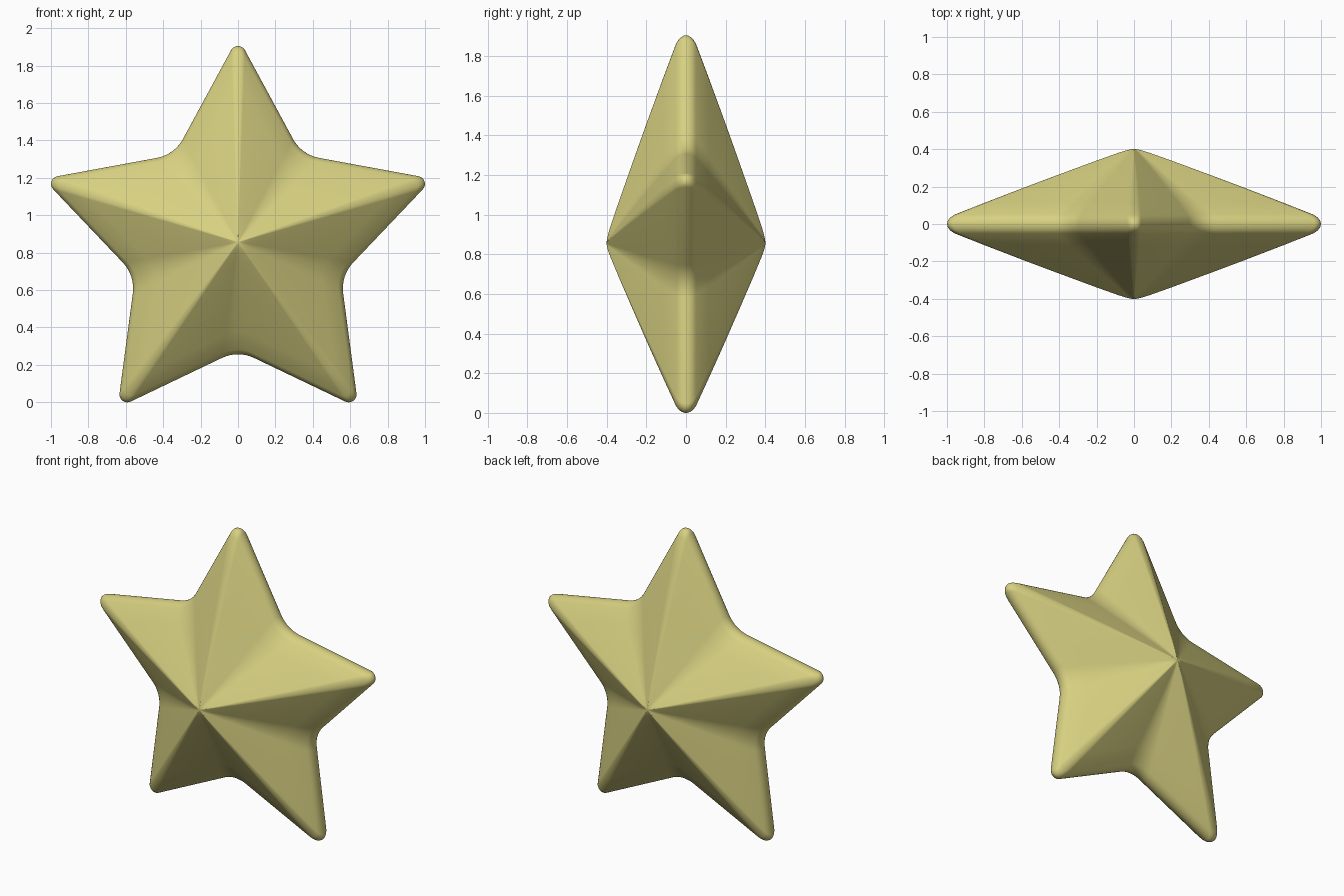
import bpy, bmesh, math
from mathutils import Vector

if "Cube" in bpy.data.objects:
    bpy.data.objects.remove(bpy.data.objects["Cube"])

CENTRE_Z = 0.856
TIP_R, NOTCH_R = 1.095, 0.578       # sharp star corners before rounding
TIP_ROUND, NOTCH_ROUND = 0.042, 0.2  # corner radii


def rounded_outline(steps=8):
    """Five-pointed star in the xz plane with every corner replaced by an arc."""
    corners = []
    for i in range(10):
        a = math.pi / 2 + i * math.pi / 5
        r = NOTCH_R if i % 2 else TIP_R
        corners.append(Vector((r * math.cos(a), r * math.sin(a))))
    points = []
    for i, c in enumerate(corners):
        radius = NOTCH_ROUND if i % 2 else TIP_ROUND
        to_prev = (corners[i - 1] - c).normalized()
        to_next = (corners[(i + 1) % 10] - c).normalized()
        half = to_prev.angle(to_next) / 2
        bisector = (to_prev + to_next).normalized()
        centre = c + bisector * radius / math.sin(half)
        sweep = math.pi / 2 - half
        side = Vector((-bisector.y, bisector.x))
        if side.dot(to_prev) < 0:
            side = -side
        for k in range(steps + 1):
            t = sweep * (1 - 2 * k / steps)
            points.append(centre - bisector * radius * math.cos(t)
                          + side * radius * math.sin(t))
    return points


# Cross-section: outline scale and half depth, from rim to the domed middle
half = [(0.998, 0.012), (0.991, 0.025), (0.98, 0.037), (0.96, 0.05),
        (0.8, 0.113), (0.6, 0.19), (0.4, 0.265), (0.2, 0.339),
        (0.13, 0.364), (0.085, 0.38), (0.05, 0.391), (0.02, 0.399)]
profile = ([(s, -y) for s, y in reversed(half)] + [(1.0, 0.0)] + half)

# Star body: scaled outlines bridged from front to back
outline = rounded_outline()
n = len(outline)
bm = bmesh.new()
rings = [[bm.verts.new((p.x * s, y, CENTRE_Z + p.y * s)) for p in outline]
         for s, y in profile]
for a, b in zip(rings, rings[1:]):
    for i in range(n):
        j = (i + 1) % n
        bm.faces.new((a[i], a[j], b[j], b[i]))
for ring, y in ((rings[0], -0.401), (rings[-1], 0.401)):
    apex = bm.verts.new((0, y, CENTRE_Z))
    for i in range(n):
        bm.faces.new((ring[i], ring[(i + 1) % n], apex))
bmesh.ops.recalc_face_normals(bm, faces=bm.faces)
for f in bm.faces:
    f.smooth = True
mesh = bpy.data.meshes.new("star_body")
bm.to_mesh(mesh)
bm.free()

star = bpy.data.objects.new("star_body", mesh)
bpy.context.collection.objects.link(star)

# Pale yellow colour
mat = bpy.data.materials.new("pale_yellow")
mat.diffuse_color = (0.68, 0.63, 0.22, 1)
mat.use_nodes = True
mat.node_tree.nodes["Principled BSDF"].inputs["Base Color"].default_value = mat.diffuse_color
mesh.materials.append(mat)
